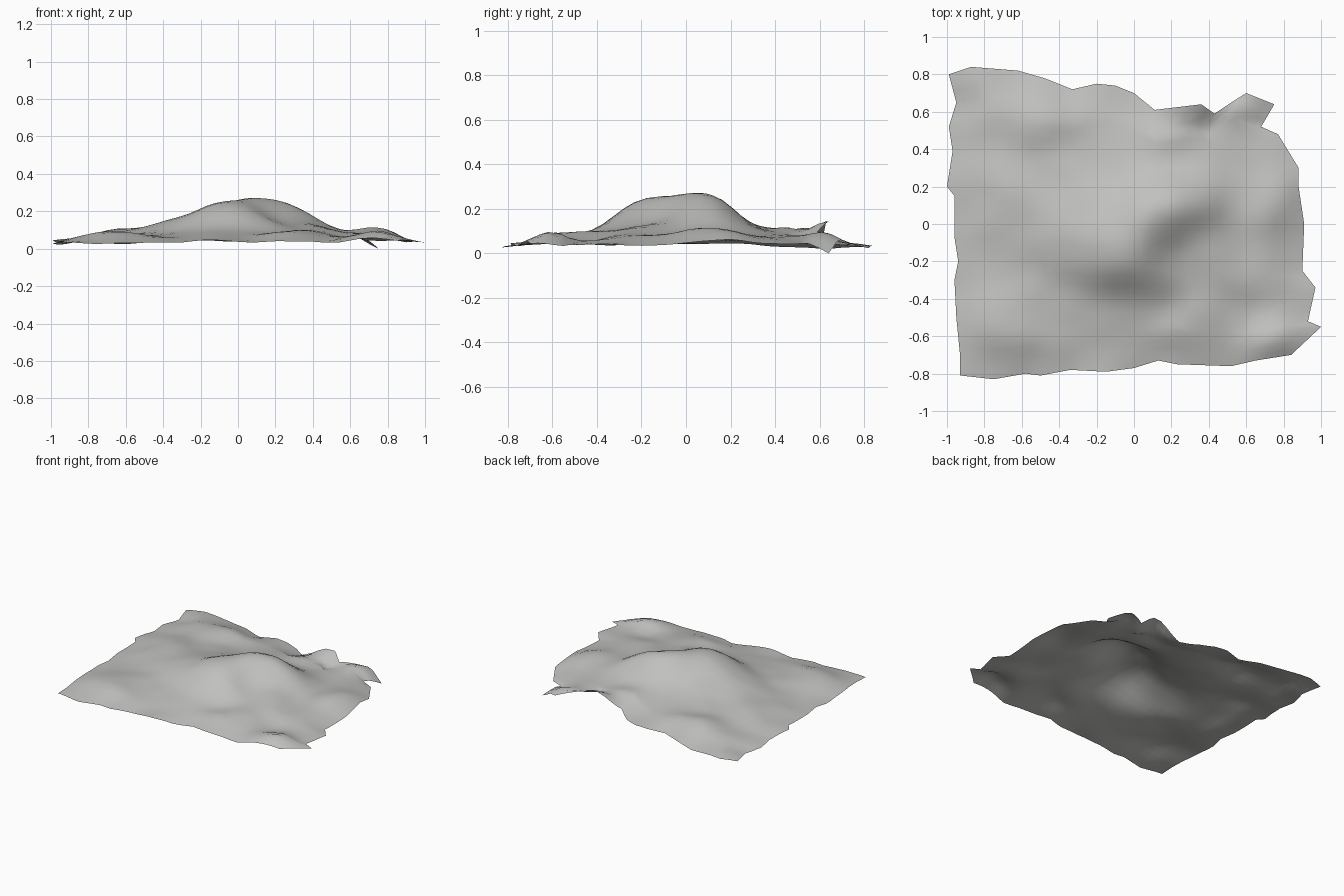
import bpy, math
from mathutils import Vector, noise

if "Cube" in bpy.data.objects:
    bpy.data.objects.remove(bpy.data.objects["Cube"])

# Ragged outline of the ground sheet, one polyline per side
BACK = [(-.99, .80), (-.87, .84), (-.62, .82), (-.48, .78), (-.33, .72), (-.20, .75),
        (-.10, .74), (0, .70), (.11, .61), (.36, .64), (.43, .59), (.52, .65), (.60, .70), (.75, .64)]
FRONT = [(-.93, -.81), (-.75, -.83), (-.58, -.80), (-.50, -.81), (-.34, -.78), (-.15, -.79),
         (0, -.77), (.13, -.73), (.23, -.75), (.52, -.76), (.65, -.73), (.84, -.70)]
LEFT = [(-.93, -.81), (-.93, -.70), (-.95, -.50), (-.96, -.30), (-.94, -.20), (-.96, -.07),
        (-.96, .15), (-1.0, .20), (-.97, .39), (-.99, .52), (-.95, .65), (-.99, .80)]
RIGHT = [(.84, -.70), (1.0, -.55), (.93, -.52), (.97, -.34), (.90, -.25), (.91, 0),
         (.88, .20), (.88, .30), (.77, .48), (.68, .52), (.75, .64)]

# Hills and dents: x, y, height, spread x, spread y
HILLS = [(0, 0, .055, .60, .45),
         (.02, -.09, .085, .15, .13), (.20, .10, .13, .16, .12),     # twin summit
         (-.14, -.18, .07, .14, .13), (-.08, .10, .045, .20, .17),   # dome shoulders
         (.02, -.29, .045, .16, .10), (.40, .13, .025, .12, .16),
         (-.38, -.03, .045, .13, .16), (-.70, -.55, .035, .13, .11),
         (-.68, .12, .025, .12, .14), (-.50, .55, .045, .14, .09),
         (.33, .64, .11, .11, .06), (.60, .63, .04, .08, .07),       # raised back edge
         (.20, .46, .03, .14, .08),
         (.75, -.62, .05, .09, .08), (.64, -.46, -.02, .08, .07),
         (.28, -.56, .025, .12, .10), (.44, -.24, .03, .11, .12),
         (.75, .12, .05, .10, .14), (.75, .64, -.04, .05, .05)]

NX, NY = 36, 32


def along(line, t):
    """Point at fraction t of a polyline's length."""
    pts = [Vector(p) for p in line]
    lens = [(b - a).length for a, b in zip(pts, pts[1:])]
    d = t * sum(lens)
    for a, b, l in zip(pts, pts[1:], lens):
        if d <= l:
            return a.lerp(b, d / l)
        d -= l
    return pts[-1]


def side(line, n):
    """Evenly spaced points, with the nearest ones snapped to the outline corners."""
    out = [along(line, k / n) for k in range(n + 1)]
    for p in map(Vector, line):
        k = min(range(n + 1), key=lambda i: (out[i] - p).length)
        out[k] = p
    return out


def height(x, y, inner):
    z = .038 + .02 * inner + .014 * noise.noise(Vector((x * 5.5, y * 5.5, 3.3)))
    for hx, hy, a, sx, sy in HILLS:
        z += a * math.exp(-.5 * (((x - hx) / sx) ** 2 + ((y - hy) / sy) ** 2))
    return max(z, 0)


# Sheet blended between the four outline sides, dipping slightly at its rim
back, front = side(BACK, NX), side(FRONT, NX)
left, right = side(LEFT, NY), side(RIGHT, NY)
verts = []
for j in range(NY + 1):
    v = j / NY
    for i in range(NX + 1):
        u = i / NX
        p = front[i] * (1 - v) + back[i] * v + left[j] * (1 - u) + right[j] * u
        p -= (front[0] * (1 - u) + front[-1] * u) * (1 - v)
        p -= (back[0] * (1 - u) + back[-1] * u) * v
        inner = min(1, min(u, 1 - u, v, 1 - v) / .12)
        verts.append([p.x, p.y, height(p.x, p.y, inner)])
low = min(v[2] for v in verts)
for v in verts:
    v[2] -= low
W = NX + 1
faces = [(j * W + i, j * W + i + 1, (j + 1) * W + i + 1, (j + 1) * W + i)
         for j in range(NY) for i in range(NX)]

mesh = bpy.data.meshes.new("ground_mound")
mesh.from_pydata(verts, [], faces)
mesh.shade_smooth()
mound = bpy.data.objects.new("ground_mound", mesh)
bpy.context.collection.objects.link(mound)

# Plain stone grey
grey = bpy.data.materials.new("stone grey")
grey.diffuse_color = (.53, .53, .515, 1)
grey.use_nodes = True
grey.node_tree.nodes["Principled BSDF"].inputs["Base Color"].default_value = grey.diffuse_color
mesh.materials.append(grey)
